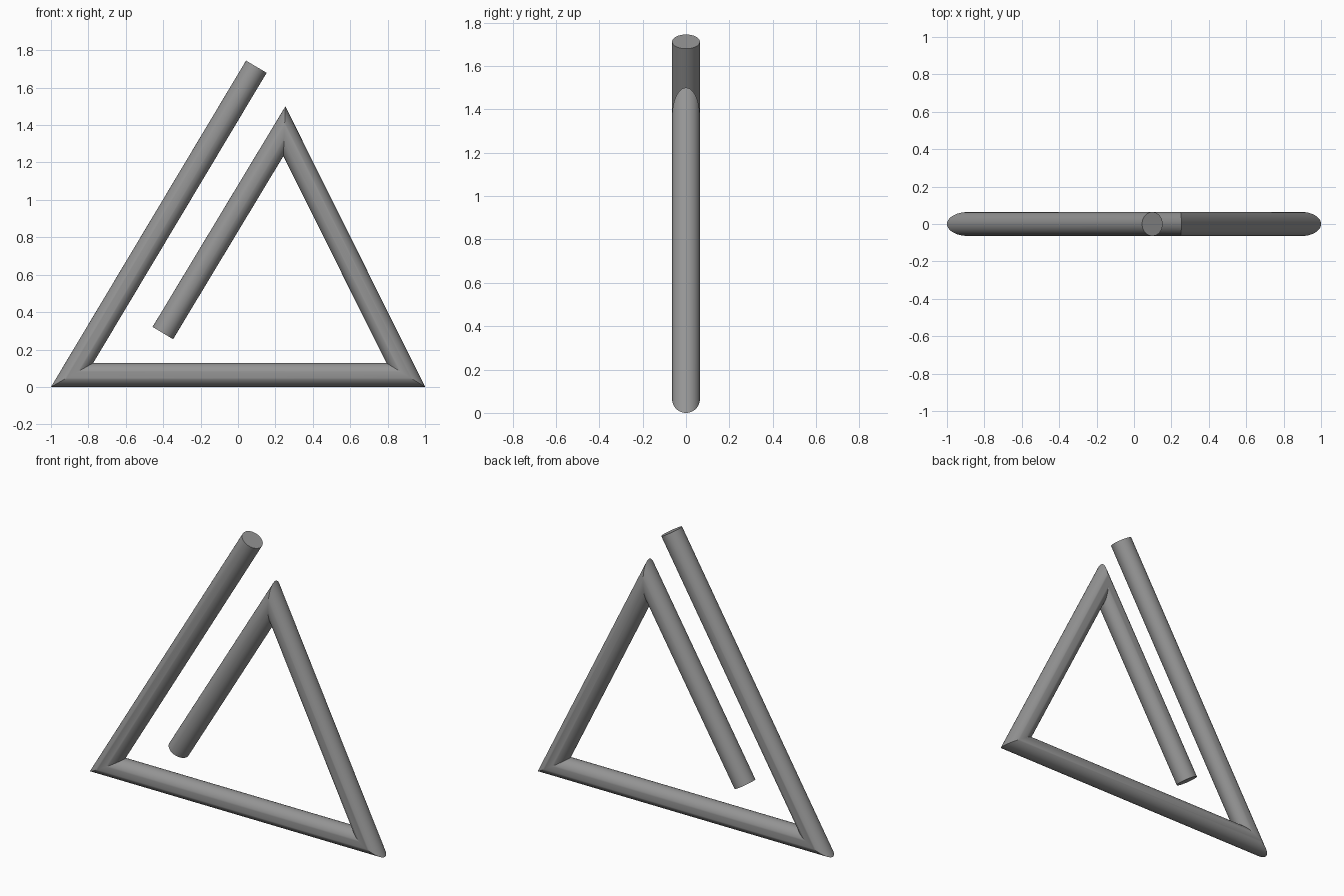
import bpy
import bmesh
from math import cos, sin, pi, radians
from mathutils import Vector

cube = bpy.data.objects.get("Cube")
if cube:
    bpy.data.objects.remove(cube)

RADIUS = 0.064
SIDES = 48

# Centre line of the bent rod, from the free upper end to the free inner end
PATH = [Vector((x, 0, z)) for x, z in (
    (0.098, 1.712), (-0.887, RADIUS), (0.897, RADIUS),
    (0.248, 1.367), (-0.402, 0.288))]


def material(name, grey):
    mat = bpy.data.materials.new(name)
    mat.use_nodes = True
    colour = (grey, grey, grey, 1)
    mat.diffuse_color = colour
    mat.node_tree.nodes["Principled BSDF"].inputs["Base Color"].default_value = colour
    return mat


def side_normal(a, b):
    d = (b - a).normalized()
    return Vector((-d.z, 0, d.x))


def mitre_axis(i):
    """In-plane axis of the ring at path point i, stretched at mitred corners."""
    normals = [side_normal(PATH[j], PATH[j + 1])
               for j in (i - 1, i) if 0 <= j < len(PATH) - 1]
    axis = sum(normals, Vector()).normalized()
    return axis * RADIUS / axis.dot(normals[0])


# Round rod with mitred corners and flat ends
bm = bmesh.new()
rings = []
for i, p in enumerate(PATH):
    axis = mitre_axis(i)
    rings.append([bm.verts.new(p + axis * cos(t) + Vector((0, RADIUS * sin(t), 0)))
                  for t in (2 * pi * k / SIDES for k in range(SIDES))])
for a, b in zip(rings, rings[1:]):
    for k in range(SIDES):
        n = (k + 1) % SIDES
        bm.faces.new((a[k], a[n], b[n], b[k]))
bm.faces.new(rings[0])
bm.faces.new(rings[-1])
bmesh.ops.recalc_face_normals(bm, faces=bm.faces)

mesh = bpy.data.meshes.new("bent_rod")
bm.to_mesh(mesh)
bm.free()
mesh.materials.append(material("mid grey", 0.3))
rod = bpy.data.objects.new("bent_rod", mesh)
bpy.context.collection.objects.link(rod)

# Smooth rod, crisp mitres and ends
bpy.ops.object.select_all(action="DESELECT")
rod.select_set(True)
bpy.context.view_layer.objects.active = rod
bpy.ops.object.shade_smooth_by_angle(angle=radians(30))
